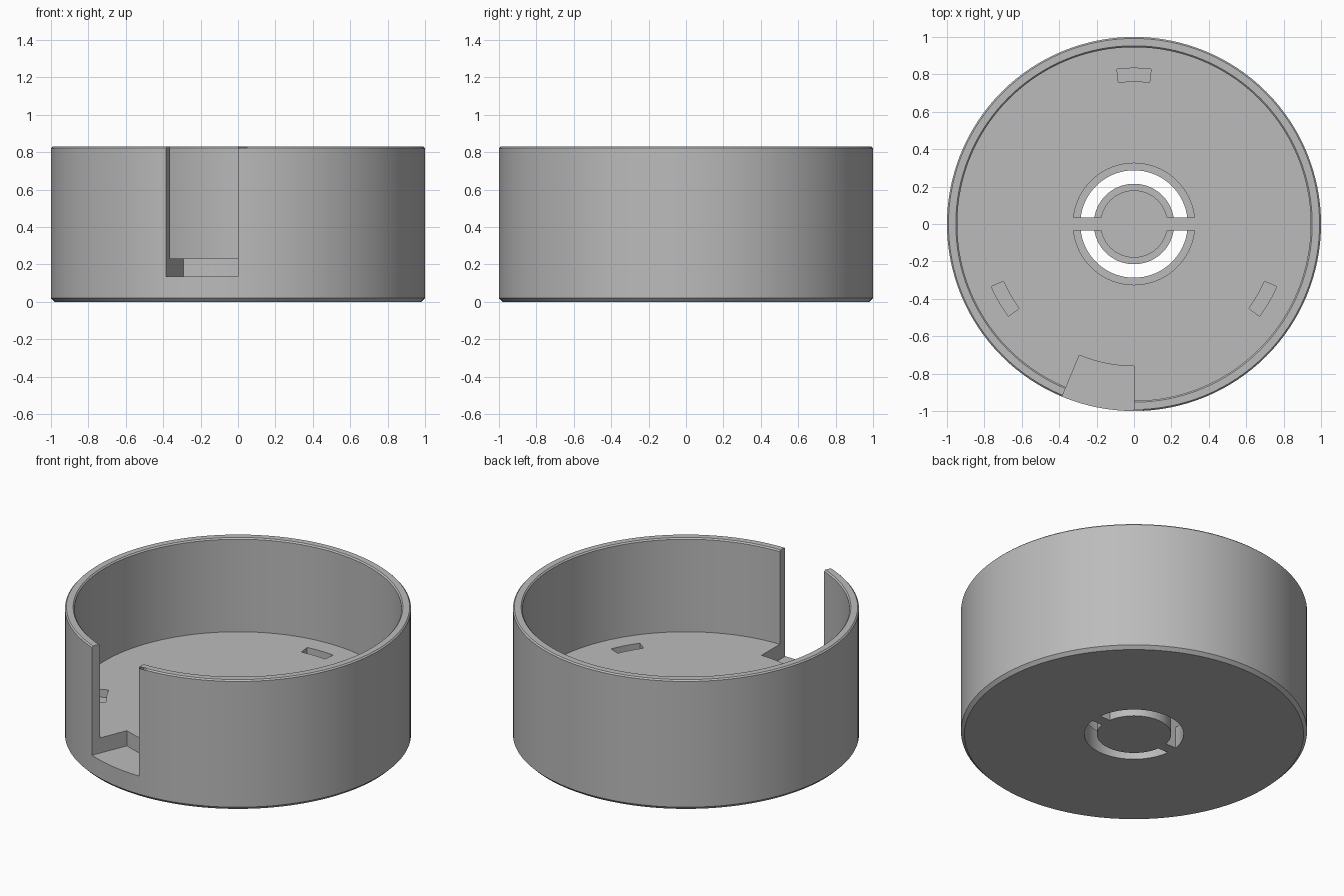
import bpy, bmesh
from math import sin, cos, asin, radians, pi

if "Cube" in bpy.data.objects:
    bpy.data.objects.remove(bpy.data.objects["Cube"], do_unlink=True)

HEIGHT, FLOOR, LEDGE = 0.83, 0.232, 0.135
SEGMENTS = 128

grey = bpy.data.materials.new("plain grey")
grey.use_nodes = True
colour = (0.5, 0.5, 0.5, 1)
grey.diffuse_color = colour
grey.node_tree.nodes["Principled BSDF"].inputs["Base Color"].default_value = colour


def new_object(name, bm):
    bmesh.ops.recalc_face_normals(bm, faces=bm.faces)
    mesh = bpy.data.meshes.new(name)
    bm.to_mesh(mesh)
    bm.free()
    mesh.materials.append(grey)
    obj = bpy.data.objects.new(name, mesh)
    bpy.context.collection.objects.link(obj)
    return obj


def lathe(name, profile):
    """Closed solid of revolution; the profile starts and ends off the axis."""
    bm = bmesh.new()
    rings = []
    for r, z in profile:
        angles = [2 * pi * i / SEGMENTS for i in range(SEGMENTS)]
        rings.append([bm.verts.new((r * cos(a), r * sin(a), z)) for a in angles])
    for low, high in zip(rings, rings[1:]):
        for i in range(SEGMENTS):
            j = (i + 1) % SEGMENTS
            bm.faces.new((low[i], low[j], high[j], high[i]))
    bm.faces.new(rings[0])
    bm.faces.new(rings[-1])
    return new_object(name, bm)


def sector(name, inner, outer, z0, z1, steps=40):
    """Ring segment; inner and outer are (radius, start angle, end angle)."""
    outline = []
    for r, a, b in (inner, (outer[0], outer[2], outer[1])):
        for i in range(steps + 1):
            t = a + (b - a) * i / steps
            outline.append((r * cos(t), r * sin(t)))
    bm = bmesh.new()
    face = bm.faces.new([bm.verts.new((x, y, z0)) for x, y in outline])
    up = bmesh.ops.extrude_face_region(bm, geom=[face])
    verts = [v for v in up["geom"] if isinstance(v, bmesh.types.BMVert)]
    bmesh.ops.translate(bm, verts=verts, vec=(0, 0, z1 - z0))
    return new_object(name, bm)


# Round cup with chamfered foot and rim
cup = lathe("cup_body", [
    (0.98, 0), (1, 0.02), (1, HEIGHT - 0.008), (0.992, HEIGHT),
    (0.953, HEIGHT), (0.945, HEIGHT - 0.008), (0.945, FLOOR)])

cutters = []

# Side notch through the wall and into the floor
a, b = radians(-112.6), radians(-90)
cutters.append(sector("notch_cutter", (0.76, a, b), (1.1, a, b), LEDGE, 1))

# Three shallow slots in the floor
for k in range(3):
    mid, half = radians(90 + 120 * k), radians(6.3)
    span = (mid - half, mid + half)
    cutters.append(sector("slot_cutter", (0.762, *span), (0.833, *span),
                          FLOOR - 0.05, 0.4, 8))

# Stepped half-ring openings either side of the centre bridge
for turn in (0, pi):
    for r0, r1, z0 in ((0.18, 0.325, LEDGE), (0.215, 0.287, -0.1)):
        ends = []
        for r in (r0, r1):
            gap = asin(0.035 / r)
            ends.append((r, turn + gap, turn + pi - gap))
        cutters.append(sector("ring_cutter", *ends, z0, 0.4))

for cutter in cutters:
    cut = cup.modifiers.new(cutter.name, "BOOLEAN")
    cut.operation = "DIFFERENCE"
    cut.solver = "EXACT"
    cut.object = cutter
    cutter.hide_render = True

# Bake the cuts and drop the cutters
graph = bpy.context.evaluated_depsgraph_get()
baked = bpy.data.meshes.new_from_object(cup.evaluated_get(graph))
cup.modifiers.clear()
cup.data = baked
for cutter in cutters:
    bpy.data.objects.remove(cutter, do_unlink=True)

bpy.ops.object.select_all(action="DESELECT")
cup.select_set(True)
bpy.context.view_layer.objects.active = cup
bpy.ops.object.shade_smooth_by_angle(angle=radians(25))
